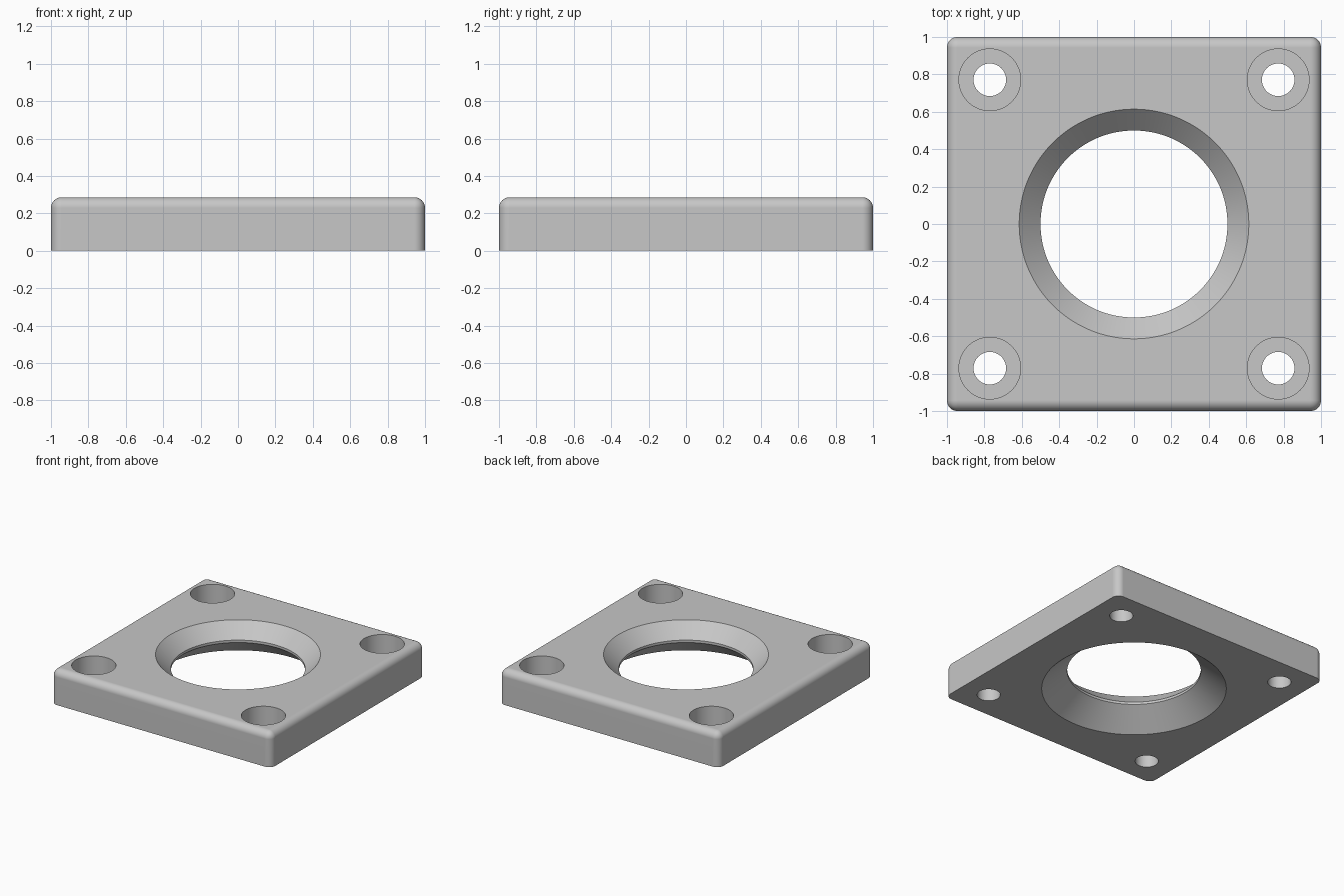
import bpy, bmesh, math

H = 0.286        # plate thickness
ROUND = 0.057    # edge rounding radius
EXTRA = 0.04     # how far cutters reach past the faces

if "Cube" in bpy.data.objects:
    bpy.data.objects.remove(bpy.data.objects["Cube"], do_unlink=True)

grey = bpy.data.materials.new("plain grey")
grey.use_nodes = True
colour = (0.57, 0.57, 0.57, 1)
grey.diffuse_color = colour
grey.node_tree.nodes["Principled BSDF"].inputs["Base Color"].default_value = colour


def make_object(name, bm):
    bmesh.ops.recalc_face_normals(bm, faces=bm.faces)
    mesh = bpy.data.meshes.new(name)
    bm.to_mesh(mesh)
    bm.free()
    mesh.materials.append(grey)
    obj = bpy.data.objects.new(name, mesh)
    bpy.context.collection.objects.link(obj)
    return obj


def turned_cutter(name, profile, x, y, sides):
    """Closed solid of revolution from (radius, height) points."""
    bm = bmesh.new()
    rings = []
    for r, z in profile:
        angles = [math.tau * i / sides for i in range(sides)]
        rings.append([bm.verts.new((x + r * math.cos(a), y + r * math.sin(a), z))
                      for a in angles])
    for low, high in zip(rings, rings[1:]):
        for i in range(sides):
            j = (i + 1) % sides
            bm.faces.new((low[i], low[j], high[j], high[i]))
    bm.faces.new(rings[0])
    bm.faces.new(rings[-1])
    obj = make_object(name, bm)
    obj.hide_render = True
    return obj


# Square plate: rounded top and upright edges, sharp underside
bm = bmesh.new()
bmesh.ops.create_cube(bm, size=1)
for v in bm.verts:
    v.co = (v.co.x * 2, v.co.y * 2, (v.co.z + 0.5) * H)
rounded = [e for e in bm.edges if max(v.co.z for v in e.verts) > H / 2]
bmesh.ops.bevel(bm, geom=rounded, offset=ROUND, segments=8, profile=0.5,
                affect='EDGES')
plate = make_object("mounting_plate", bm)

# Central opening: chamfer above, short land, wider flare below
throat, land_low, land_high = 0.5, 0.152, 0.172
flare = (0.69 - throat) / land_low
cutters = [turned_cutter("opening_cutter", [
    (0.69 + EXTRA * flare, -EXTRA),
    (throat, land_low),
    (throat, land_high),
    (0.614 + EXTRA, H + EXTRA)], 0, 0, 128)]

# Counterbored screw holes in the four corners
for sx in (-1, 1):
    for sy in (-1, 1):
        cutters.append(turned_cutter("screw_hole_cutter", [
            (0.087, -EXTRA), (0.087, 0.114),
            (0.165, 0.114), (0.165, H + EXTRA)], sx * 0.771, sy * 0.771, 64))

bpy.ops.object.select_all(action='DESELECT')
plate.select_set(True)
bpy.context.view_layer.objects.active = plate
for cutter in cutters:
    mod = plate.modifiers.new("cut", 'BOOLEAN')
    mod.operation = 'DIFFERENCE'
    mod.solver = 'EXACT'
    mod.object = cutter
    bpy.ops.object.modifier_apply(modifier=mod.name)
    bpy.data.objects.remove(cutter, do_unlink=True)

# Smooth curves, crisp rims, flat faces kept flat
bpy.ops.object.shade_smooth_by_angle(angle=math.radians(30))
normals = plate.modifiers.new("flat faces", 'WEIGHTED_NORMAL')
normals.keep_sharp = True
